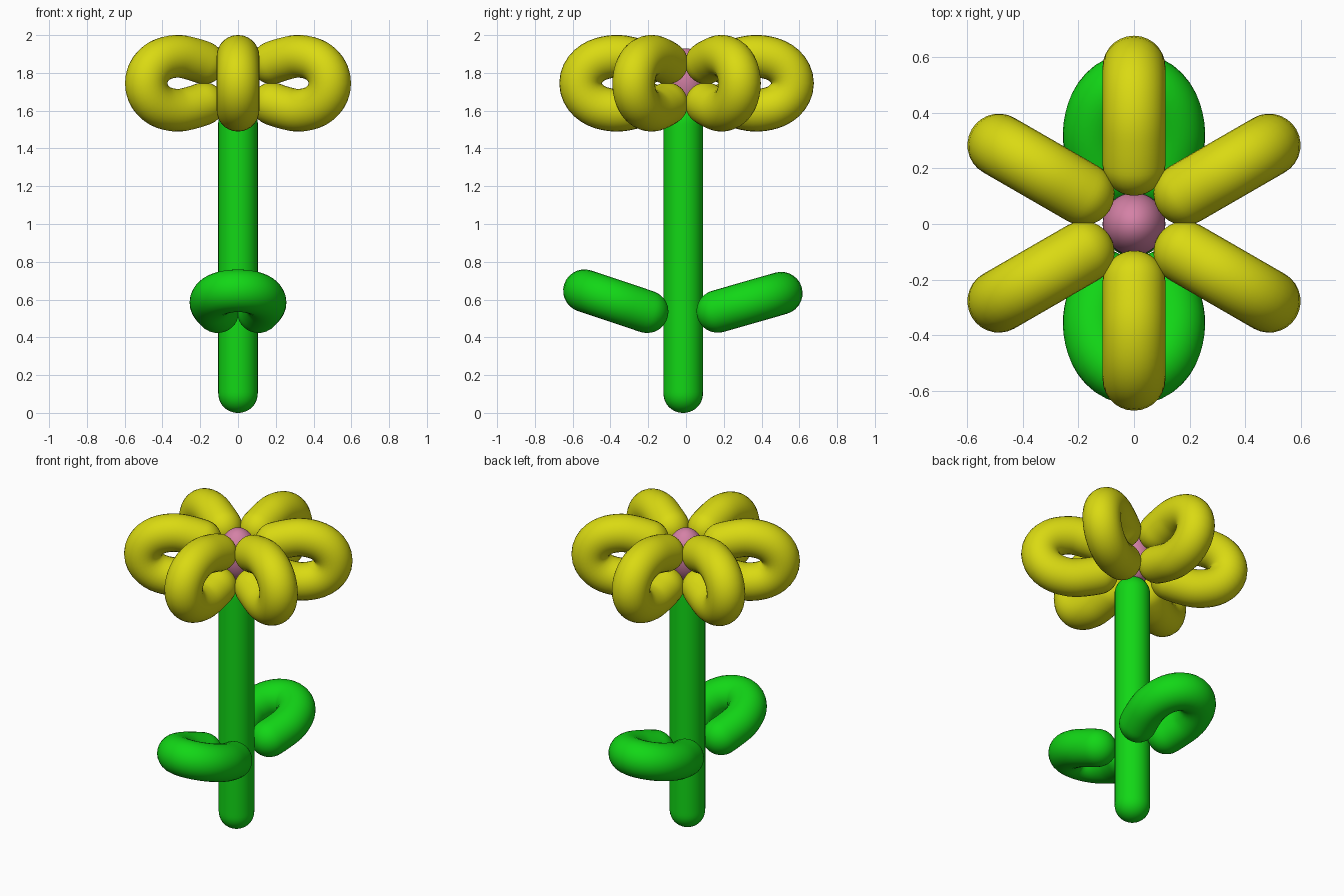
import bpy, bmesh, math
from mathutils import Vector, Matrix

cube = bpy.data.objects.get("Cube")
if cube:
    bpy.data.objects.remove(cube, do_unlink=True)


def material(name, rgb):
    m = bpy.data.materials.new(name)
    m.use_nodes = True
    m.diffuse_color = (*rgb, 1)
    m.node_tree.nodes["Principled BSDF"].inputs["Base Color"].default_value = (*rgb, 1)
    return m


yellow = material("yellow", (0.70, 0.70, 0.006))
green = material("green", (0.006, 0.68, 0.008))
pink = material("pink", (0.66, 0.22, 0.38))


def add_object(name, bm, mat, matrix):
    bmesh.ops.recalc_face_normals(bm, faces=bm.faces)
    for f in bm.faces:
        f.smooth = True
    mesh = bpy.data.meshes.new(name)
    bm.to_mesh(mesh)
    bm.free()
    mesh.materials.append(mat)
    obj = bpy.data.objects.new(name, mesh)
    obj.matrix_world = matrix
    bpy.context.collection.objects.link(obj)
    return obj


def smooth_path(points, steps=16):
    """Catmull-Rom curve through points in the XZ plane."""
    p = [Vector((x, 0, z)) for x, z in points]
    p = [2 * p[0] - p[1]] + p + [2 * p[-1] - p[-2]]
    out = []
    for a, b, c, d in zip(p, p[1:], p[2:], p[3:]):
        for i in range(steps):
            t = i / steps
            out.append(0.5 * (2 * b + (c - a) * t + (2 * a - 5 * b + 4 * c - d) * t**2
                              + (3 * b - a - 3 * c + d) * t**3))
    return out + [p[-2]]


def balloon(name, points, radius, cap, mat, matrix, rings=64, sides=28):
    """Round tube along a planar path, closing to rounded ends."""
    path = smooth_path(points)
    dist = [0]
    for a, b in zip(path, path[1:]):
        dist.append(dist[-1] + (b - a).length)
    total = dist[-1]

    # Ring stations bunch up toward the two ends
    def at(s):
        s = min(max(s, 0), total)
        i = next(k for k in range(1, len(dist)) if dist[k] >= s - 1e-9)
        f = (s - dist[i - 1]) / (dist[i] - dist[i - 1])
        return path[i - 1].lerp(path[i], f)

    bm = bmesh.new()
    loops = []
    side = Vector((0, 1, 0))
    for k in range(1, rings):
        s = total * (1 - math.cos(math.pi * k / rings)) / 2
        tangent = (at(s + 0.01) - at(s - 0.01)).normalized()
        normal = side.cross(tangent)
        e = min(s, total - s, cap) / cap
        r = radius * (1 - (1 - e) ** 2.2) ** 0.5
        angles = [2 * math.pi * j / sides for j in range(sides)]
        loops.append([bm.verts.new(at(s) + r * (math.cos(a) * normal + math.sin(a) * side))
                      for a in angles])
    for a, b in zip(loops, loops[1:]):
        for j in range(sides):
            n = (j + 1) % sides
            bm.faces.new((a[j], a[n], b[n], b[j]))
    for loop, tip in ((loops[0], path[0]), (loops[-1], path[-1])):
        v = bm.verts.new(tip)
        for j in range(sides):
            bm.faces.new((loop[j], loop[(j + 1) % sides], v))
    return add_object(name, bm, mat, matrix)


# Teardrop loop shared by petals and leaves, mirrored about its axis
half = [(-0.10, 0.078), (-0.03, 0.097), (0.07, 0.127), (0.17, 0.143),
        (0.27, 0.122), (0.335, 0.07)]
loop_path = half + [(0.358, 0)] + [(x, -z) for x, z in reversed(half)]
RADIUS = 0.113

# Stem
balloon("stem", [(0, 0), (0, 0.55), (0, 1.1), (0, 1.64)], 0.105, 0.11, green,
        Matrix.Translation((0, -0.015, 0)), rings=72)

# Six upright petals around the centre
for i in range(6):
    turn = Matrix.Rotation(math.radians(30 + 60 * i), 4, "Z")
    place = Matrix.Translation((0, 0.003, 1.745)) @ turn @ Matrix.Translation((0.203, 0, 0))
    balloon(f"petal_{i + 1}", loop_path, RADIUS, 0.12, yellow, place)

# Two leaves rising outward, front and back, loops laid flat
for name, heading, y, z, tilt in (("back_leaf", 90, 0.16, 0.535, 16),
                                  ("front_leaf", -90, -0.198, 0.533, 18.5)):
    place = (Matrix.Translation((0, y, z))
             @ Matrix.Rotation(math.radians(heading), 4, "Z")
             @ Matrix.Rotation(math.radians(-tilt), 4, "Y")
             @ Matrix.Rotation(math.radians(90), 4, "X"))
    balloon(name, loop_path, RADIUS, 0.12, green, place)

# Flower centre
bm = bmesh.new()
bmesh.ops.create_uvsphere(bm, u_segments=32, v_segments=20, radius=1)
add_object("flower_centre", bm, pink,
           Matrix.Translation((0, 0, 1.765)) @ Matrix.Diagonal((0.113, 0.113, 0.165, 1)))
